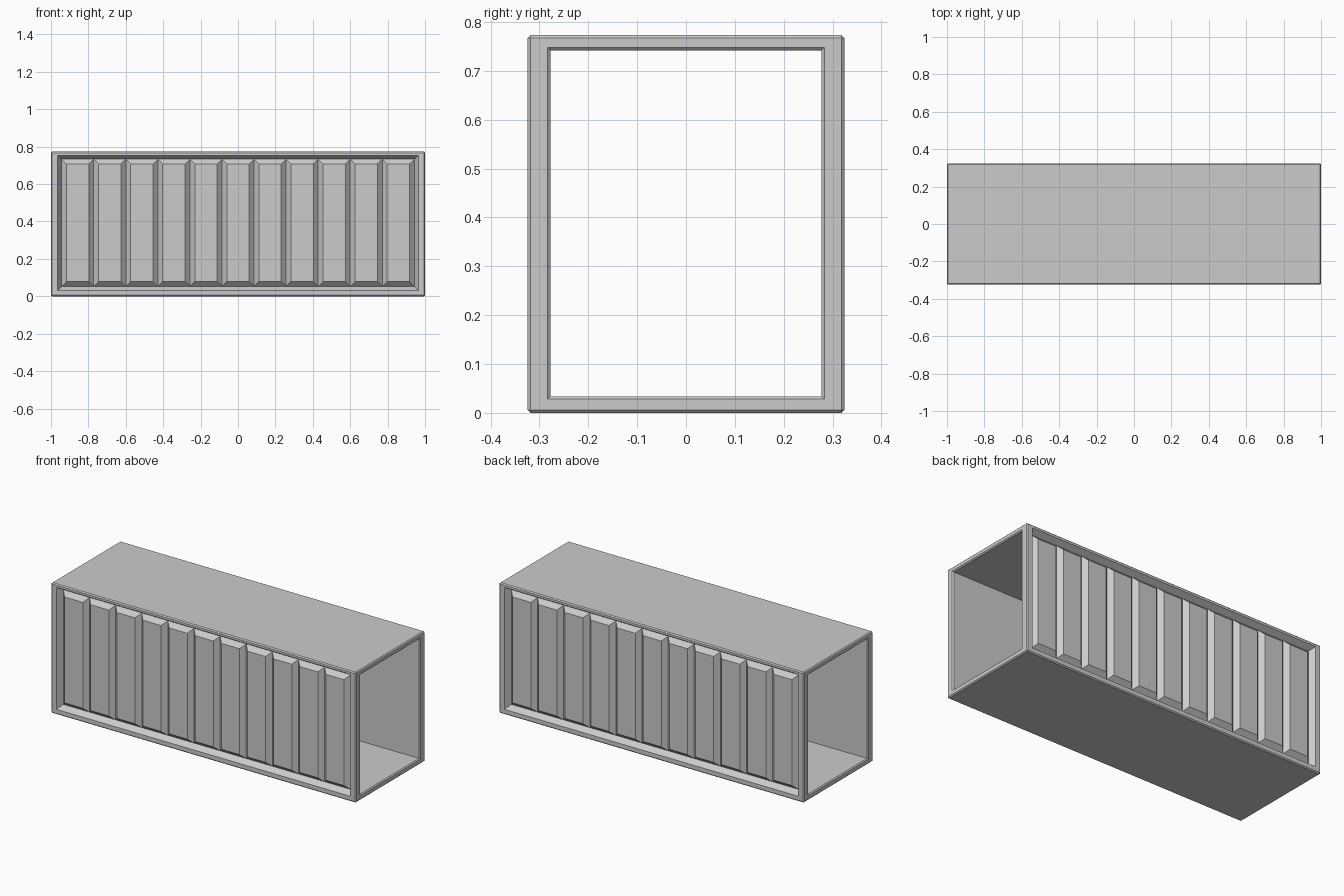
import bpy, bmesh
from mathutils import Vector

if "Cube" in bpy.data.objects:
    bpy.data.objects.remove(bpy.data.objects["Cube"])

L, W, H = 1.0, 0.324, 0.773      # half length, half width, height
MID = H / 2
FLOOR, RAISE = 0.034, 0.026      # recess depth and panel height
PANELS = 11
PX, PZ0, PZ1 = 0.943, 0.053, 0.733


def finish(bm, name):
    bmesh.ops.recalc_face_normals(bm, faces=bm.faces)
    mesh = bpy.data.meshes.new(name)
    bm.to_mesh(mesh)
    bm.free()
    obj = bpy.data.objects.new(name, mesh)
    bpy.context.collection.objects.link(obj)
    return obj


def step_in(bm, face, axis, half, z0, z1, depth):
    """Inset a wall face and move the inner face to the given rectangle."""
    bmesh.ops.inset_individual(bm, faces=[face], thickness=0.004)
    other = 1 - axis
    for v in face.verts:
        v.co[axis] = (1 if v.co[axis] > 0 else -1) * depth
        v.co[other] = half if v.co[other] > 0 else -half
        v.co.z = z1 if v.co.z > MID else z0


def wall(bm, axis, sign):
    n = Vector((0, 0, 0))
    n[axis] = sign
    return max((f for f in bm.faces if f.normal.dot(n) > 0.99),
               key=lambda f: f.calc_area())


# Container shell: chamfered box with recessed sides and open ends
bm = bmesh.new()
bmesh.ops.create_cube(bm, size=1)
for v in bm.verts:
    v.co = Vector((v.co.x * 2 * L, v.co.y * 2 * W, (v.co.z + 0.5) * H))
bmesh.ops.bevel(bm, geom=bm.edges[:], offset=0.006, segments=1,
                affect='EDGES', profile=0.5)
bm.normal_update()
sides = [wall(bm, 1, s) for s in (-1, 1)]
ends = [wall(bm, 0, s) for s in (-1, 1)]
for f in sides:
    step_in(bm, f, 1, 0.964, 0.031, 0.754, W)
    step_in(bm, f, 1, PX, PZ0, PZ1, W - FLOOR)
for f in ends:
    step_in(bm, f, 0, 0.283, 0.028, 0.748, L)
    step_in(bm, f, 0, 0.277, 0.034, 0.742, L - 0.006)
# Interior tunnel joining the two end openings
loops = [e for f in ends for e in f.edges]
bmesh.ops.delete(bm, geom=sides + ends, context='FACES_ONLY')
bmesh.ops.bridge_loops(bm, edges=loops)
finish(bm, "container_shell")


# Raised side panels with V grooves between them
def side_panels(sign, name):
    bm = bmesh.new()
    pitch = 2 * PX / PANELS
    base_y, top_y = sign * (W - FLOOR), sign * (W - FLOOR + RAISE)

    def rect(x0, x1, z0, z1, y):
        return [bm.verts.new(c) for c in
                ((x0, y, z0), (x1, y, z0), (x1, y, z1), (x0, y, z1))]

    for i in range(PANELS):
        x0 = -PX + i * pitch
        x1 = x0 + pitch
        a = rect(x0, x1, PZ0, PZ1, base_y)
        b = rect(x0 + RAISE, x1 - RAISE, PZ0 + RAISE, PZ1 - RAISE, top_y)
        bm.faces.new(b)
        for k in range(4):
            j = (k + 1) % 4
            bm.faces.new((a[k], a[j], b[j], b[k]))
        bm.faces.new(a[::-1])
    finish(bm, name)


side_panels(-1, "front_side_panels")
side_panels(1, "back_side_panels")
